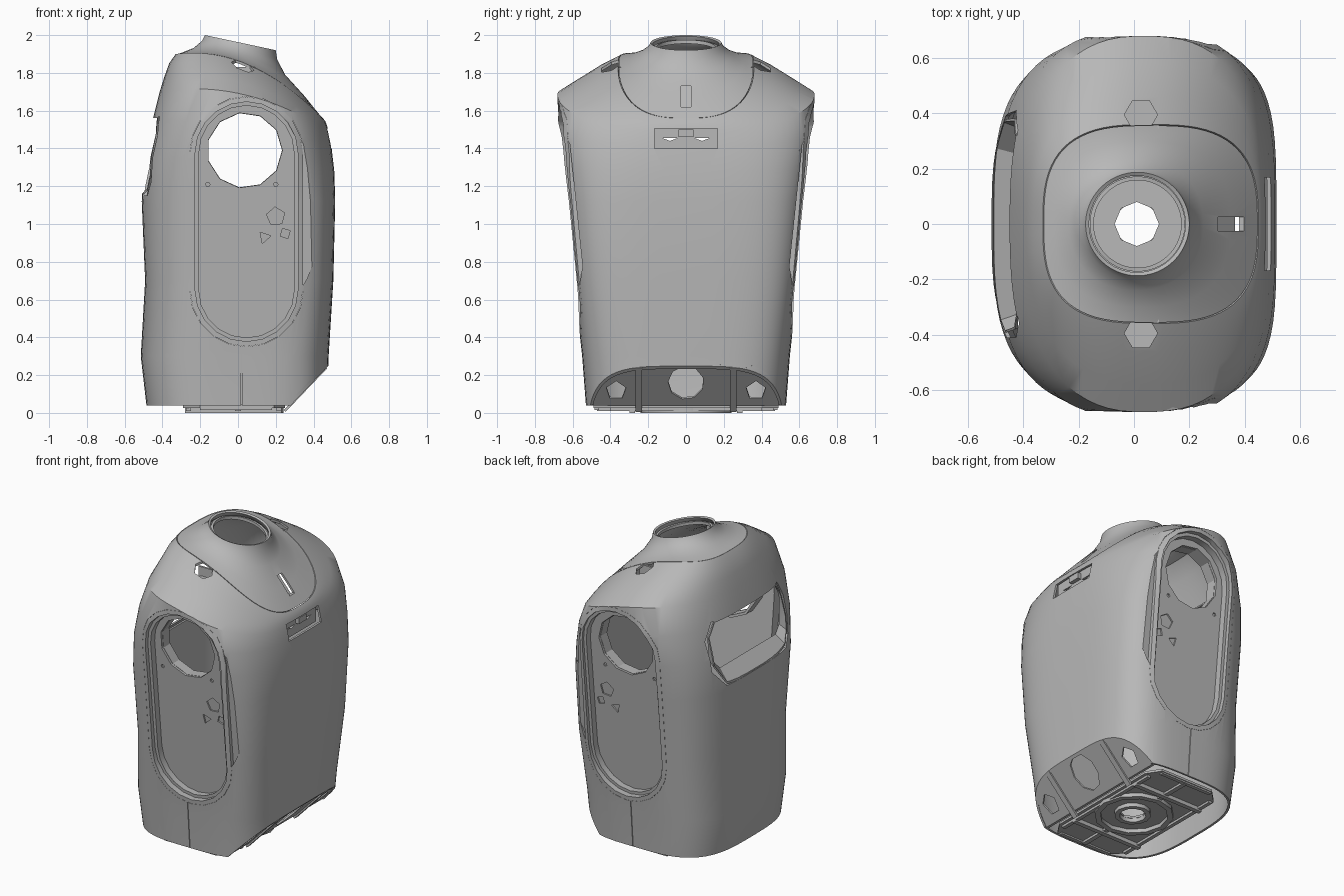
import bpy, bmesh, math
from mathutils import Vector

if "Cube" in bpy.data.objects:
    bpy.data.objects.remove(bpy.data.objects["Cube"], do_unlink=True)

grey = bpy.data.materials.new("shell grey")
grey.use_nodes = True
grey.diffuse_color = (0.48, 0.48, 0.48, 1)
grey.node_tree.nodes["Principled BSDF"].inputs["Base Color"].default_value = grey.diffuse_color
SLOPE = 0.104          # the arm faces lean outwards with height
parts = []


def finish(name, bm):
    mesh = bpy.data.meshes.new(name)
    bm.to_mesh(mesh)
    bm.free()
    mesh.materials.append(grey)
    ob = bpy.data.objects.new(name, mesh)
    bpy.context.scene.collection.objects.link(ob)
    parts.append(ob)
    return ob


def bake(ob):
    deps = bpy.context.evaluated_depsgraph_get()
    mesh = bpy.data.meshes.new_from_object(ob.evaluated_get(deps))
    ob.modifiers.clear()
    ob.data = mesh


def drop(ob):
    parts.remove(ob)
    bpy.data.objects.remove(ob, do_unlink=True)


def boolean(ob, tool, mode="DIFFERENCE", keep=False):
    mod = ob.modifiers.new("cut", "BOOLEAN")
    mod.operation, mod.object, mod.solver = mode, tool, "EXACT"
    bake(ob)
    if not keep:
        drop(tool)


# Loft of rounded sections: left x, right x, left z, right z, bulge, half depth,
# squareness on the low-x and high-x halves
def loft(name, sections, capped=False, wall=0.014, n=72):
    bm = bmesh.new()
    rings = []
    for xl, xr, zl, zr, bulge, depth, soft, square in sections:
        ring = []
        for i in range(n):
            a = 2 * math.pi * (i + 0.5) / n
            c, s = math.cos(a), math.sin(a)
            power = soft if c < 0 else square
            ux = math.copysign(abs(c) ** (2 / power), c)
            uy = math.copysign(abs(s) ** (2 / power), s)
            t = (ux + 1) / 2
            y = max(-0.68, min(0.68, depth * uy))
            ring.append(bm.verts.new((xl + (xr - xl) * t, y,
                                      zl + (zr - zl) * t + 4 * bulge * t * (1 - t))))
        rings.append(ring)
    for lo, hi in zip(rings, rings[1:]):
        for i in range(n):
            j = (i + 1) % n
            bm.faces.new((lo[i], lo[j], hi[j], hi[i]))
    if capped:
        bm.faces.new(rings[0][::-1])
        bm.faces.new(rings[-1])
    ob = finish(name, bm)
    if not capped:
        mod = ob.modifiers.new("wall", "SOLIDIFY")
        mod.thickness, mod.offset = wall, -1
        bake(ob)
    return ob


# Solid between two placed copies of an outline; an optional inner outline makes it a ring
def prism(name, outline, near, far, inner=None):
    bm = bmesh.new()
    loops = [[bm.verts.new(p(*q)) for q in pts] for pts in ([outline, inner] if inner else [outline])
             for p in (near, far)]
    n = len(outline)
    pairs = [(0, 1), (2, 3), (0, 2), (1, 3)] if inner else [(0, 1)]
    for a, b in pairs:
        for i in range(n):
            j = (i + 1) % n
            bm.faces.new((loops[a][i], loops[a][j], loops[b][j], loops[b][i]))
    if not inner:
        bm.faces.new(loops[0])
        bm.faces.new(loops[1])
    bmesh.ops.recalc_face_normals(bm, faces=bm.faces)
    return finish(name, bm)


def arm_plane(side, y):       # y is measured at floor level along the leaning face
    return lambda x, z: Vector((x, side * (y + SLOPE * z), z))


def x_plane(x, lean=0.0):
    return lambda y, z: Vector((x - lean * z, y, z))


def z_plane(z):
    return lambda x, y: Vector((x, y, z))


def ngon(cx, cy, r, n, turn=0.0, squash=1.0):
    return [(cx + r * squash * math.cos(2 * math.pi * i / n + turn),
             cy + r * math.sin(2 * math.pi * i / n + turn)) for i in range(n)]


def rect(x0, x1, y0, y1):
    return [(x0, y0), (x1, y0), (x1, y1), (x0, y1)]


def stadium(r, cx=0.045, low=0.65, high=1.375, n=10):
    top = [(cx + r * math.cos(math.pi * i / n), high + r * math.sin(math.pi * i / n)) for i in range(n + 1)]
    return top + [(2 * cx - x, low + high - z) for x, z in top]


# Torso outline up to the collar seam
torso = [
    (-0.485, 0.47, 0.04, 0.04, 0, 0.53, 3.3, 3.7),
    (-0.515, 0.48, 0.30, 0.30, 0, 0.55, 3.3, 4.0),
    (-0.492, 0.505, 0.70, 0.70, 0, 0.594, 3.3, 4.3),
    (-0.51, 0.515, 1.12, 1.12, 0, 0.636, 3.2, 4.1),
    (-0.495, 0.51, 1.35, 1.28, 0.02, 0.67, 3.0, 3.5),
    (-0.455, 0.495, 1.54, 1.41, 0.05, 0.70, 2.7, 3.0),
    (-0.415, 0.48, 1.70, 1.49, 0.09, 0.68, 2.4, 2.6),
    (-0.39, 0.472, 1.78, 1.52, 0.09, 0.58, 2.4, 2.6),
    (-0.365, 0.462, 1.85, 1.545, 0.105, 0.46, 2.6, 2.7),
    (-0.33, 0.45, 1.90, 1.56, 0.11, 0.36, 2.9, 2.9)]
shell = loft("torso_shell", torso)
solid = loft("torso_volume", torso, capped=True)

# Collar rising from the seam to the tilted neck ring
collar = loft("neck_collar", [
    (-0.326, 0.446, 1.898, 1.561, 0.112, 0.356, 2.9, 2.9),
    (-0.29, 0.35, 1.91, 1.68, 0.07, 0.30, 2.5, 2.5),
    (-0.235, 0.25, 1.932, 1.79, 0.04, 0.24, 2.2, 2.2),
    (-0.19, 0.208, 1.97, 1.87, 0.015, 0.2, 2, 2),
    (-0.175, 0.2, 2.0, 1.92, 0, 0.187, 2, 2)])
boolean(collar, prism("cutter", rect(-0.026, 0.026, 1.62, 1.73), x_plane(0.2), x_plane(0.6)))
prism("collar_slot_floor", rect(-0.03, 0.03, 1.61, 1.74), x_plane(1.74, 0.86), x_plane(1.75, 0.86))
loft("neck_inner_ring", [(-0.16, 0.185, 1.955, 1.875, 0, 0.172, 2, 2),
                         (-0.16, 0.185, 1.975, 1.895, 0, 0.172, 2, 2)])

# Arm recesses on both faces
for side, label in ((-1, "front"), (1, "back")):
    lens = [p for p in ngon(0.045, 1.05, 0.58, 40, squash=0.68) if p[0] > 0.04]
    boolean(shell, prism("cutter", lens, arm_plane(side, 0.467), arm_plane(side, 0.8)))
    boolean(shell, prism("cutter", stadium(0.3), arm_plane(side, 0.3), arm_plane(side, 0.8)))
    flat = prism(label + "_side_flat", lens, arm_plane(side, 0.455), arm_plane(side, 0.467))
    boolean(flat, solid, "INTERSECT", keep=True)
    boolean(flat, prism("cutter", stadium(0.297), arm_plane(side, 0.3), arm_plane(side, 0.8)))
    rim = prism(label + "_recess_rim", stadium(0.299), arm_plane(side, 0.42),
                arm_plane(side, 0.8), inner=stadium(0.272))
    boolean(rim, solid, "INTERSECT", keep=True)
    lip = prism(label + "_recess_lip", stadium(0.273), arm_plane(side, 0.42),
                arm_plane(side, 0.478), inner=stadium(0.252))
    boolean(lip, solid, "INTERSECT", keep=True)
    panel = prism(label + "_recess_panel", stadium(0.274), arm_plane(side, 0.42), arm_plane(side, 0.435))
    boolean(panel, prism("cutter", ngon(0.035, 1.39, 0.2, 11), arm_plane(side, 0.35), arm_plane(side, 0.5)))
    dents = [ngon(0.2, 1.04, 0.05, 5, 0.4), ngon(0.14, 0.93, 0.035, 3, 0.2),
             ngon(0.25, 0.95, 0.03, 4, 0.5), ngon(-0.16, 1.21, 0.012, 6), ngon(0.2, 1.21, 0.012, 6)]
    for dent in dents:
        boolean(panel, prism("cutter", dent, arm_plane(side, 0.425), arm_plane(side, 0.5)))
    prism(label + "_arm_socket", ngon(0.035, 1.39, 0.215, 11), arm_plane(side, 0.35),
          arm_plane(side, 0.42), inner=ngon(0.035, 1.39, 0.198, 11))
    # Seam groove and the notch below the collar
    boolean(shell, prism("cutter", rect(0.016, 0.02, 0, 0.35), arm_plane(side, 0.513), arm_plane(side, 0.7)))
    boolean(shell, prism("cutter", ngon(0.025, side * 0.395, 0.06, 6), z_plane(1.7), z_plane(2)))
    prism(label + "_notch_floor", ngon(0.025, side * 0.395, 0.064, 6), z_plane(1.755), z_plane(1.77))
    prism(label + "_notch_wall", rect(-0.04, 0.09, side * 0.345, side * 0.358), z_plane(1.76), z_plane(1.83))

# Side window with its sloping frame
window = [(-0.36, 1.15), (0.28, 1.15), (0.39, 1.27), (0.41, 1.47), (0.34, 1.57), (-0.36, 1.57),
          (-0.41, 1.47), (-0.41, 1.22)]
inner_window = [(y * 0.92, 1.57 - (1.57 - z) * 0.8) for y, z in window]
boolean(shell, prism("cutter", window, x_plane(-0.7), x_plane(-0.25)))
bm = bmesh.new()
loops = [[bm.verts.new((x, y, z)) for y, z in pts] for x, pts in ((-0.505, window), (-0.42, inner_window))]
for i in range(len(window)):
    j = (i + 1) % len(window)
    bm.faces.new((loops[0][i], loops[0][j], loops[1][j], loops[1][i]))
frame = finish("window_frame", bm)
frame.modifiers.new("wall", "SOLIDIFY").thickness = 0.01
bake(frame)
boolean(frame, solid, "INTERSECT", keep=True)

# Narrow side slot with a recessed plate
boolean(shell, prism("cutter", rect(-0.168, 0.168, 1.4, 1.505), x_plane(0.35), x_plane(0.7)))
plate = prism("slot_plate", rect(-0.175, 0.175, 1.39, 1.515), x_plane(0.435), x_plane(0.45))
for y in (-0.085, 0.085):
    boolean(plate, prism("cutter", [(y - 0.04, 1.455), (y, 1.44), (y + 0.04, 1.455)],
                         x_plane(0.3), x_plane(0.6)))
prism("slot_catch", rect(-0.04, 0.04, 1.46, 1.5), x_plane(0.445), x_plane(0.475))


# Slanted lower corner: open the shell and close it with a holed panel
def slant(offset):
    return lambda y, t: Vector((0.27 + 0.21 * t - offset * 0.7, y, 0.03 + 0.22 * t + offset * 0.7))


boolean(shell, prism("cutter", rect(-0.8, 0.8, -0.5, 2), slant(0), slant(-0.6)))
corner = prism("slanted_panel", rect(-0.7, 0.7, -0.2, 1.3), slant(0.018), slant(0.006))
for cy, ct, r, n in ((0, 0.57, 0.095, 9), (-0.37, 0.38, 0.055, 5), (0.37, 0.38, 0.055, 5)):
    hole = [(y, ct + t * 4.2) for y, t in ngon(cy, 0, r, n, 0.3)]
    boolean(corner, prism("cutter", hole, slant(0.2), slant(-0.1)))
boolean(corner, solid, "INTERSECT", keep=True)
for y in (-0.25, 0.25):
    prism("slanted_rib", rect(y - 0.018, y + 0.018, -0.1, 0.95), slant(0.01), slant(-0.004))

# Base plate with ring, spokes and edge bars
base = prism("base_plate", [(-0.29, -0.4), (-0.2, -0.49), (0.19, -0.49), (0.25, -0.4),
                            (0.25, 0.4), (0.19, 0.49), (-0.2, 0.49), (-0.29, 0.4)], z_plane(0.025), z_plane(0.04))
boolean(base, prism("cutter", ngon(0.01, 0, 0.08, 8), z_plane(-0.1), z_plane(0.1)))
prism("base_ring", ngon(0, 0, 0.24, 12), z_plane(0), z_plane(0.03), inner=ngon(0, 0, 0.205, 12))
prism("base_hub", ngon(0.01, 0, 0.11, 12), z_plane(0), z_plane(0.03), inner=ngon(0.01, 0, 0.08, 12))
for s in (-1, 1):
    prism("base_bar", rect(-0.28, 0.23, s * 0.27, s * 0.3), z_plane(0), z_plane(0.03))
    prism("base_end", rect(-0.2, 0.18, s * 0.46, s * 0.485), z_plane(0.015), z_plane(0.03))
    prism("base_edge", rect(s * 0.24 - 0.035, s * 0.24 - 0.01, -0.4, 0.4), z_plane(0.01), z_plane(0.03))
    prism("base_spoke", rect(-0.015, 0.015, s * 0.23, s * 0.47), z_plane(0.01), z_plane(0.03))

# Smooth shading with sharp edges kept
drop(solid)
for ob in parts:
    bpy.ops.object.select_all(action="DESELECT")
    ob.select_set(True)
    bpy.context.view_layer.objects.active = ob
    bpy.ops.object.shade_smooth_by_angle(angle=math.radians(32))
